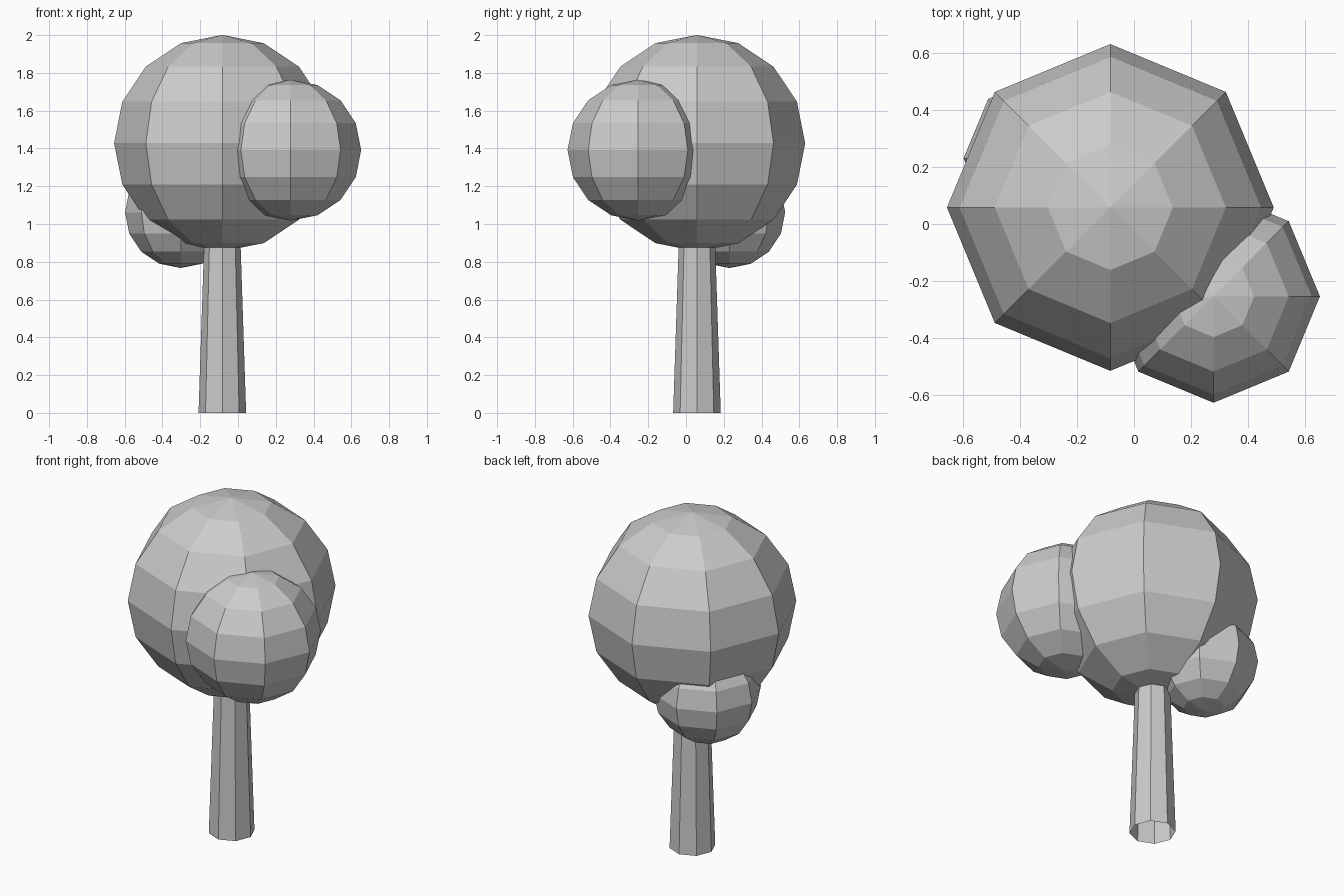
import bpy

if "Cube" in bpy.data.objects:
    bpy.data.objects.remove(bpy.data.objects["Cube"])

CX, CY = -0.083, 0.058  # trunk axis


def foliage_ball(name, radius, location):
    """Low-poly flat-shaded foliage clump."""
    bpy.ops.mesh.primitive_uv_sphere_add(
        segments=8, ring_count=8, radius=radius, location=location)
    ob = bpy.context.object
    ob.name = name
    bpy.ops.object.shade_flat()
    return ob


# Tapered eight-sided trunk, open at both ends, running up into the crown
height = 1.0
bpy.ops.mesh.primitive_cone_add(
    vertices=8, radius1=0.126, radius2=0.093, depth=height,
    end_fill_type='NOTHING', location=(CX, CY, height / 2))
bpy.context.object.name = "trunk"
bpy.ops.object.shade_flat()

# Crown: one large clump and two smaller ones on opposite sides
foliage_ball("main_foliage", 0.573, (CX, CY, 1.428))
foliage_ball("front_right_foliage", 0.373, (0.279, -0.254, 1.391))
foliage_ball("back_left_foliage", 0.295, (-0.303, 0.230, 1.062))
